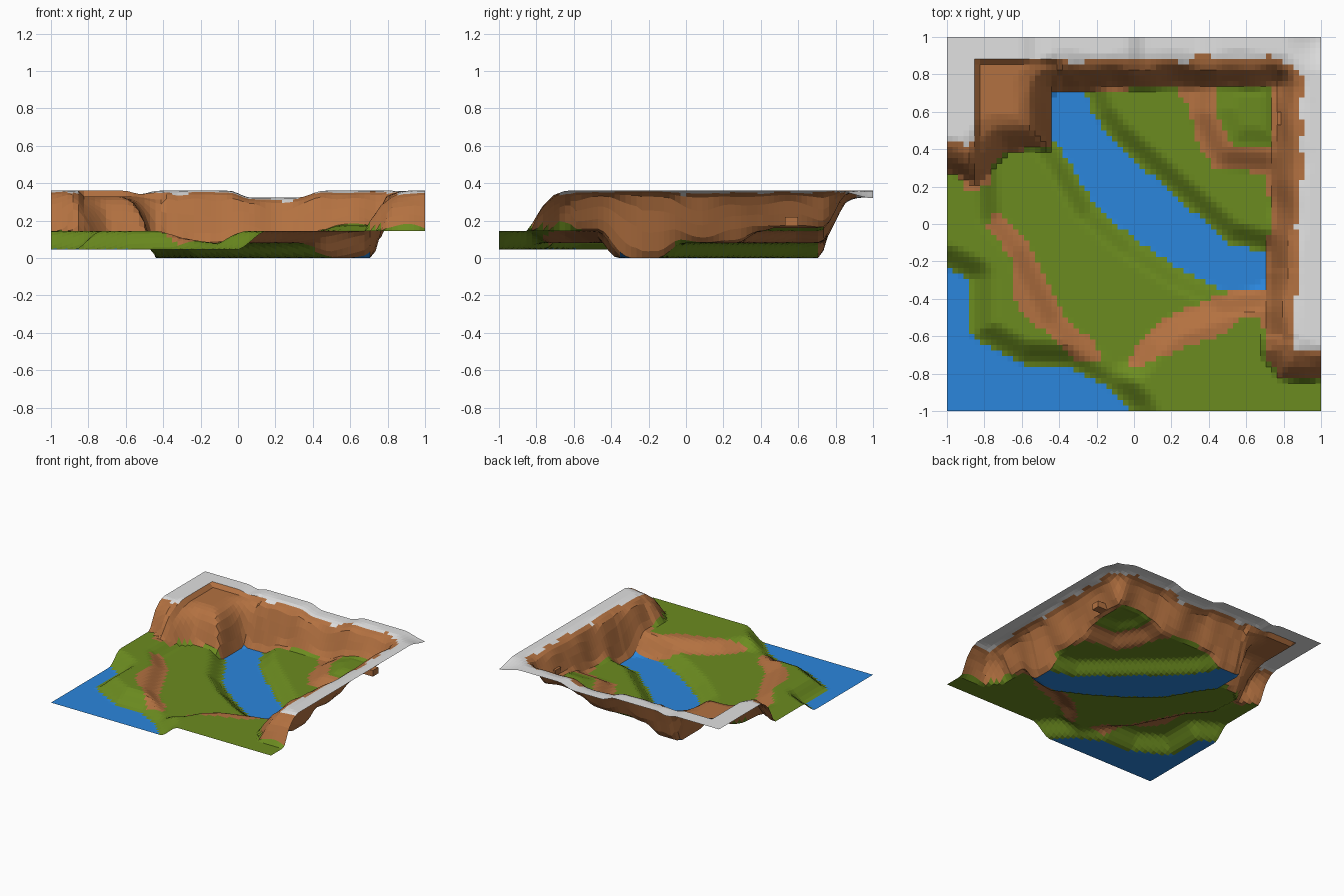
import bpy, bmesh, math

if "Cube" in bpy.data.objects:
    bpy.data.objects.remove(bpy.data.objects["Cube"])

N = 68          # grid cells per side
RIM, BENCH, TERRACE, LAKE = 0.36, 0.145, 0.08, 0.045


def material(name, rgb):
    m = bpy.data.materials.new(name)
    m.diffuse_color = (*rgb, 1)
    m.use_nodes = True
    m.node_tree.nodes["Principled BSDF"].inputs["Base Color"].default_value = m.diffuse_color
    return m


MATS = [material("grass_green", (0.148, 0.26, 0.014)),
        material("earth_brown", (0.45, 0.165, 0.052)),
        material("water_blue", (0.024, 0.24, 0.72)),
        material("rock_grey", (0.75, 0.75, 0.75))]
GRASS, EARTH, WATER, ROCK = range(4)

# Plan outlines
VALLEY = [(-1.4, .3), (-1, .28), (-.85, .2), (-.75, .33), (-.68, .39), (-.45, .4), (-.43, .71),
          (.1, .72), (.74, .72), (.73, .1), (.7, -.3), (.69, -.68), (.78, -.83), (1.4, -.84),
          (1.4, -1.4), (-1.4, -1.4)]
RIVER = [(-.43, .74), (-.43, .45), (-.35, .34), (-.21, .1), (0, -.08), (.25, -.24), (.5, -.36),
         (.7, -.35), (.7, -.15), (.5, -.1), (.3, .08), (.05, .3), (-.12, .45), (-.21, .57), (-.27, .74)]
SEA = [(-1.4, -.2), (-1, -.24), (-.87, -.3), (-.87, -.6), (-.6, -.75), (-.35, -.76),
       (-.15, -.86), (0, -1), (.2, -1.4), (-1.4, -1.4)]
MEADOW = [(-.7, .05), (-.57, -.1), (-.47, -.3), (-.38, -.48), (-.2, -.65), (-.1, -.74), (-.02, -.72),
          (.06, -.59), (.2, -.48), (.5, -.38), (.7, -.3), (.7, .8), (-.43, .72), (-.72, .4)]
KNOLL = [(.46, .8), (.43, .6), (.52, .42), (.8, .4), (.8, .8)]
BLOCK = [(-.84, .3), (-.84, .88), (-.4, .88), (-.4, .3)]
PATHS = [
    [(-.77, .07), (-.7, .05), (-.57, -.1), (-.47, -.3), (-.38, -.48), (-.2, -.65), (-.18, -.74),
     (-.3, -.74), (-.45, -.6), (-.63, -.45), (-.65, -.2), (-.78, -.02)],
    [(-.04, -.74), (.05, -.6), (.2, -.48), (.5, -.37), (.72, -.29), (.72, -.64), (.67, -.5),
     (.57, -.5), (.5, -.58), (.3, -.65), (0, -.77)],
    [(.2, .76), (.46, .76), (.43, .6), (.52, .42), (.8, .4), (.8, .1), (.72, .15), (.72, .27),
     (.42, .3), (.33, .45), (.3, .62)],
    [(-.95, .3), (-.75, .35), (-.77, .2), (-.9, .18)],
]


def inside(poly, x, y):
    hit = False
    for (ax, ay), (bx, by) in zip(poly, poly[1:] + poly[:1]):
        if (ay > y) != (by > y) and x < (bx - ax) * (y - ay) / (by - ay) + ax:
            hit = not hit
    return hit


def dist(poly, x, y):
    """Distance outside an outline, negative inside it."""
    best = 9.0
    for (ax, ay), (bx, by) in zip(poly, poly[1:] + poly[:1]):
        dx, dy = bx - ax, by - ay
        t = max(0, min(1, ((x - ax) * dx + (y - ay) * dy) / (dx * dx + dy * dy)))
        best = min(best, math.hypot(x - ax - t * dx, y - ay - t * dy))
    return -best if inside(poly, x, y) else best


def ease(t):
    t = max(0, min(1, t))
    return t * t * (3 - 2 * t)


def ramp(points, d):
    for (a, u), (b, v) in zip(points, points[1:]):
        if d <= b:
            return u + (v - u) * max(0, (d - a) / (b - a))
    return points[-1][1]


def wobble(x, y):
    return math.sin(17 * x + 5 * y) * math.sin(13 * y - 4 * x + 1)


ROUND_CLIFF = [(0, 0), (.03, .3), (.07, .64), (.13, .89), (.2, 1)]
STEEP_CLIFF = [(0, 0), (.03, .12), (.07, .5), (.11, .86), (.15, .95), (.2, 1)]


def floor_height(x, y):
    r = max(0, dist(RIVER, x, y))
    bank = TERRACE * ease(r / .13)
    if y > -.25 and x + .95 * y > .1 and 1.25 * x + .9 * y > .33:   # north-east bank and knoll
        k = dist(KNOLL, x, y)
        return bank + .065 * ease(1 - k / .14) + .03 * ease(-k / .12)
    z = bank + (BENCH - TERRACE) * ease(dist(MEADOW, x, y) / .14)   # meadow terrace, upper bench
    s = dist(SEA, x, y)
    return LAKE if s <= 0 else LAKE + (z - LAKE) * ease(s / .15 + .06)


def height(x, y):
    z = floor_height(x, y)
    d = dist(VALLEY, x, y)
    if d <= 0:
        return z
    rim = RIM
    rim -= .037 * ease((x + .05) / .12) * ease((.46 - x) / .14) * (y > .5)   # dip in back rim
    rim -= .018 * ease(1 - abs(x + .52) / .09) * (y > .5)
    rim -= .04 * ease(1 - math.hypot(1 - x, 1 - y) / .2)                     # low back corner
    if inside(BLOCK, x, y):
        rim = min(rim, .33)                                                  # corner shelf
    d = max(0, d + .014 * wobble(x, y))
    steep = x > -.4 and y > -.6
    return z + (rim - z) * ramp(STEEP_CLIFF if steep else ROUND_CLIFF, d)


def colour(x, y):
    d = dist(VALLEY, x, y)
    if d > 0.003:
        grey = d > .165 + .02 * wobble(x * 1.6, y * 1.6) and not inside(BLOCK, x, y)
        return ROCK if grey else EARTH
    if inside(RIVER, x, y) or inside(SEA, x, y):
        return WATER
    return EARTH if any(inside(p, x, y) for p in PATHS) else GRASS


# Terrain sheet
bm = bmesh.new()
at = lambda i: -1 + 2 * i / N
grid = [[bm.verts.new((at(i), at(j), height(at(i), at(j)))) for i in range(N + 1)]
        for j in range(N + 1)]
for j in range(N):
    for i in range(N):
        f = bm.faces.new((grid[j][i], grid[j][i + 1], grid[j + 1][i + 1], grid[j + 1][i]))
        f.material_index = colour(at(i + .5), at(j + .5))
mesh = bpy.data.meshes.new("terrain")
bm.to_mesh(mesh)
bm.free()
for m in MATS:
    mesh.materials.append(m)
terrain = bpy.data.objects.new("terrain", mesh)
bpy.context.collection.objects.link(terrain)

# Small rock ledge poking out of the east cliff
bpy.ops.mesh.primitive_cube_add(size=1, location=(.81, .565, .195))
ledge = bpy.context.object
ledge.name = "cliff_ledge"
ledge.scale = (.09, .07, .05)
ledge.data.materials.append(MATS[EARTH])
